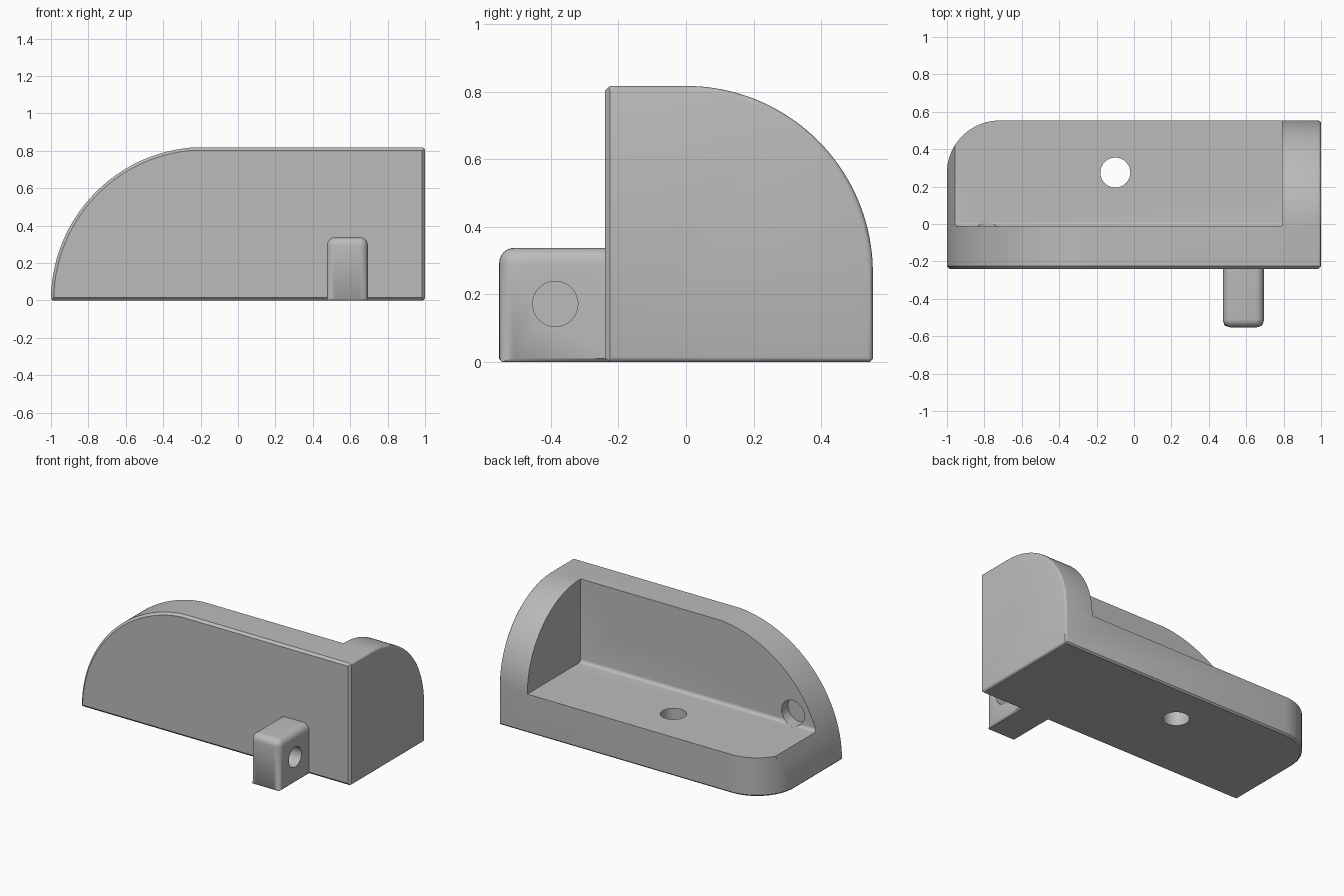
import bpy, bmesh, math
from mathutils import Vector, Matrix

if "Cube" in bpy.data.objects:
    bpy.data.objects.remove(bpy.data.objects["Cube"], do_unlink=True)

grey = bpy.data.materials.new("plain_grey")
grey.use_nodes = True
colour = (0.5, 0.5, 0.5, 1)
grey.diffuse_color = colour
grey.node_tree.nodes["Principled BSDF"].inputs["Base Color"].default_value = colour

H, FRONT, BACK, FLOOR = 0.817, -0.24, 0.553, 0.26


def finish(bm, name):
    bmesh.ops.recalc_face_normals(bm, faces=bm.faces)
    mesh = bpy.data.meshes.new(name)
    bm.to_mesh(mesh)
    bm.free()
    mesh.materials.append(grey)
    ob = bpy.data.objects.new(name, mesh)
    bpy.context.collection.objects.link(ob)
    return ob


def arc(cx, cy, r, a0, a1, n=40):
    angles = [math.radians(a0 + (a1 - a0) * i / n) for i in range(n + 1)]
    return [(cx + r * math.cos(a), cy + r * math.sin(a)) for a in angles]


def bevel(bm, rule, width, segments=1):
    edges = [e for e in bm.edges if all(rule(v.co) for v in e.verts)]
    bmesh.ops.bevel(bm, geom=edges, offset=width, segments=segments,
                    profile=0.5, affect='EDGES', clamp_overlap=True)


def prism(name, points, place, lo, hi, rule=None, width=0, segments=1):
    """Extrude a profile between lo and hi; place maps (u, v, depth) to space."""
    bm = bmesh.new()
    face = bm.faces.new([bm.verts.new(place(u, v, lo)) for u, v in points])
    ext = bmesh.ops.extrude_face_region(bm, geom=[face])
    verts = [g for g in ext["geom"] if isinstance(g, bmesh.types.BMVert)]
    shift = Vector(place(0, 0, hi)) - Vector(place(0, 0, lo))
    bmesh.ops.translate(bm, verts=verts, vec=shift)
    bmesh.ops.recalc_face_normals(bm, faces=bm.faces)
    if rule:
        bevel(bm, rule, width, segments)
    return finish(bm, name)


def box(lo, hi):
    lo, hi = Vector(lo), Vector(hi)
    bm = bmesh.new()
    bmesh.ops.create_cube(bm, size=1)
    bmesh.ops.scale(bm, vec=hi - lo, verts=bm.verts)
    bmesh.ops.translate(bm, vec=(lo + hi) / 2, verts=bm.verts)
    return bm


def combine(target, tool, operation):
    mod = target.modifiers.new("combine", 'BOOLEAN')
    mod.operation, mod.solver, mod.object = operation, 'EXACT', tool
    bpy.context.view_layer.objects.active = target
    bpy.ops.object.modifier_apply(modifier=mod.name)
    bpy.data.objects.remove(tool, do_unlink=True)


def drill(target, start, end, r1, r2=None):
    """Cut a round hole, or a cone if r2 is given, from start to end."""
    start, end = Vector(start), Vector(end)
    axis = end - start
    bm = bmesh.new()
    bmesh.ops.create_cone(bm, cap_ends=True, segments=64, radius1=r1,
                          radius2=r1 if r2 is None else r2, depth=axis.length)
    turn = axis.to_track_quat('Z', 'Y').to_matrix().to_4x4()
    bm.transform(Matrix.Translation((start + end) / 2) @ turn)
    combine(target, finish(bm, "hole_cutter"), 'DIFFERENCE')


# Body: front outline with a chamfered front rim
outline = [(1, 0), (1, H)] + arc(-0.18, 0, 0.82, 85, 180, 56)
outline = [(x, min(z, H)) for x, z in outline]
body = prism("bracket_body", outline, lambda u, v, d: (u, d, v), FRONT, BACK,
             lambda c: c.y < FRONT + 0.001, 0.015)

# Side outline gives the rounded end wall
side = [(-0.4, 0), (BACK, 0)] + arc(0, H - BACK, BACK, 0, 90) + [(-0.4, H)]
combine(body, prism("side_outline", side, lambda u, v, d: (d, u, v), -1.2, 1,
                    lambda c: c.x > 0.999, 0.015, 3), 'INTERSECT')

# Plan outline gives the rounded rear corner and the bottom chamfer
plan = [(-1, FRONT), (1, FRONT), (1, BACK)] + arc(-0.72, BACK - 0.28, 0.28, 90, 180, 24)
combine(body, prism("plan_outline", plan, lambda u, v, d: (u, v, d), 0, 1.2,
                    lambda c: c.z < 0.001, 0.01), 'INTERSECT')

# Open pocket with a small fillet where the wall meets the floor
bm = box((-1.5, -0.012, FLOOR), (0.79, 1, 1.5))
bevel(bm, lambda c: c.y < 0 and c.z < FLOOR + 0.001, 0.022, 5)
combine(body, finish(bm, "pocket_cutter"), 'DIFFERENCE')

# Wall holes with front counterbores
for x in (-0.07, 0.495):
    drill(body, (x, -0.5, 0.54), (x, 0.2, 0.54), 0.082)
    drill(body, (x, -0.5, 0.54), (x, FRONT + 0.09, 0.54), 0.143)

# Small wall hole, counterbored from the rear
drill(body, (-0.785, -0.5, 0.34), (-0.785, 0.1, 0.34), 0.05)
drill(body, (-0.785, 0.015, 0.34), (-0.785, -0.08, 0.34), 0.084)

# Floor holes: x, y, radius, counterbore radius, counterbore depth
for x, y, r, bore, depth in ((-0.1, 0.275, 0.08, 0.143, 0.1),
                             (0.63, 0.275, 0.077, 0.13, 0.14),
                             (-0.775, 0.105, 0.05, 0.086, 0.12),
                             (-0.635, 0.275, 0.075, 0, 0)):
    drill(body, (x, y, -0.1), (x, y, 0.4), r)
    if bore:
        drill(body, (x, y, FLOOR - depth), (x, y, 0.4), bore)
    else:
        drill(body, (x, y, -0.02), (x, y, 0.1), 0.16, 0.074)

# Front lug with rounded edges and a blind cross hole
bm = box((0.475, -0.553, 0), (0.695, FRONT + 0.05, 0.338))
bevel(bm, lambda c: c.z < 0.001, 0.01)
bottom = 0.011
edges = [e for e in bm.edges
         if max(v.co.z for v in e.verts) > 0.1
         and min(v.co.y for v in e.verts) < -0.5
         or min(v.co.z for v in e.verts) > 0.1
         and min(v.co.y for v in e.verts) < -0.5]
bmesh.ops.bevel(bm, geom=edges, offset=0.045, segments=6, profile=0.5,
                affect='EDGES', clamp_overlap=True)
lug = finish(bm, "front_lug")
drill(lug, (0.8, -0.387, 0.172), (0.55, -0.387, 0.172), 0.067)

# Smooth shading with sharp creases
for ob in (body, lug):
    bpy.ops.object.select_all(action='DESELECT')
    ob.select_set(True)
    bpy.context.view_layer.objects.active = ob
    bpy.ops.object.shade_smooth_by_angle(angle=math.radians(30))
